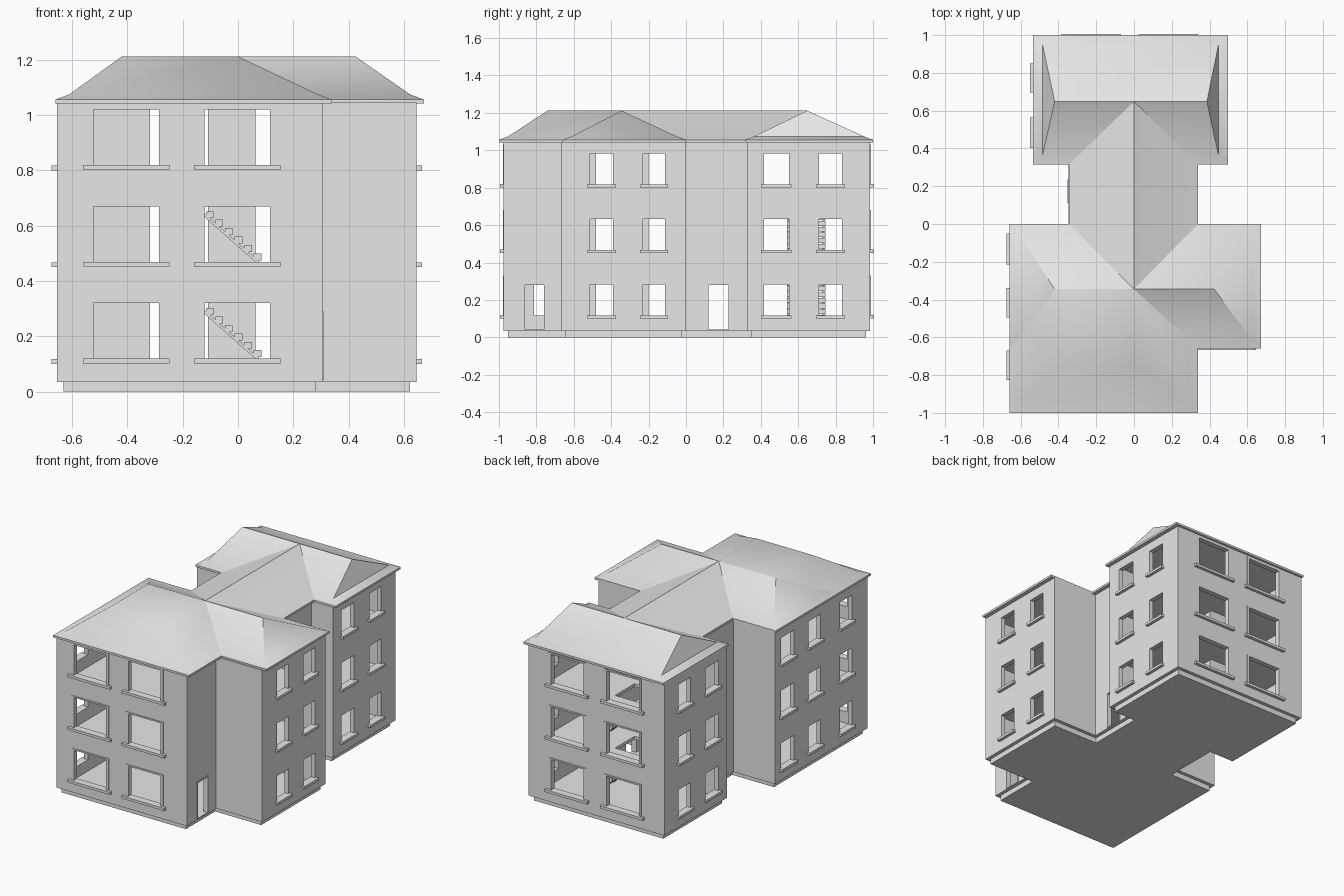
import bpy, bmesh, math
from mathutils import Vector, Matrix

if "Cube" in bpy.data.objects:
    bpy.data.objects.remove(bpy.data.objects["Cube"], do_unlink=True)

plaster = bpy.data.materials.new("light_grey_plaster")
plaster.use_nodes = True
plaster.diffuse_color = (0.8, 0.8, 0.8, 1)
for node in plaster.node_tree.nodes:
    if node.type == 'BSDF_PRINCIPLED':
        node.inputs["Base Color"].default_value = (0.8, 0.8, 0.8, 1)


def finish(name, bm):
    bmesh.ops.recalc_face_normals(bm, faces=bm.faces[:])
    mesh = bpy.data.meshes.new(name)
    bm.to_mesh(mesh)
    bm.free()
    mesh.materials.append(plaster)
    obj = bpy.data.objects.new(name, mesh)
    bpy.context.collection.objects.link(obj)
    return obj


def add_box(bm, lo, hi, rot=None):
    lo, hi = Vector(lo), Vector(hi)
    mat = Matrix.Translation((lo + hi) / 2)
    if rot:
        mat = mat @ rot
    mat = mat @ Matrix.Diagonal((*(hi - lo), 1))
    bmesh.ops.create_cube(bm, size=1, matrix=mat)


def add_prism(bm, outline, z0, z1):
    face = bm.faces.new([bm.verts.new((x, y, z0)) for x, y in outline])
    ext = bmesh.ops.extrude_face_region(bm, geom=[face])
    moved = [v for v in ext["geom"] if isinstance(v, bmesh.types.BMVert)]
    bmesh.ops.translate(bm, verts=moved, vec=(0, 0, z1 - z0))


def inset(outline, t):
    # move a counter-clockwise right-angled outline inwards
    pts = [Vector(p) for p in outline]
    out = []
    for i, p in enumerate(pts):
        a = (p - pts[i - 1]).normalized()
        b = (pts[(i + 1) % len(pts)] - p).normalized()
        out.append(p + t * (Vector((-a.y, a.x)) + Vector((-b.y, b.x))))
    return out


def cut(obj, cutter):
    mod = obj.modifiers.new("cut", 'BOOLEAN')
    mod.operation = 'DIFFERENCE'
    mod.solver = 'EXACT'
    mod.object = cutter
    bpy.context.view_layer.objects.active = obj
    bpy.ops.object.modifier_apply(modifier=mod.name)
    bpy.data.objects.remove(cutter, do_unlink=True)


# Wall footprint
LEFT, FRONT, BACK = -0.654, -0.975, 0.985
EXT, RIGHT = 0.306, 0.645
LINK_L, LINK_R = -0.348, 0.312
REAR_L, REAR_R, REAR_Y = -0.53, 0.47, 0.325
plan = [(LEFT, FRONT), (EXT, FRONT), (EXT, -0.667), (RIGHT, -0.667), (RIGHT, 0),
        (LINK_R, 0), (LINK_R, REAR_Y), (REAR_R, REAR_Y), (REAR_R, BACK),
        (REAR_L, BACK), (REAR_L, REAR_Y), (LINK_L, REAR_Y), (LINK_L, 0), (LEFT, 0)]
THICK = 0.03
STOREY = 0.35

bm = bmesh.new()
add_prism(bm, inset(plan, 0.023), 0, 0.036)
finish("plinth", bm)

bm = bmesh.new()
add_prism(bm, plan, 0.035, 1.045)
walls = finish("walls", bm)

# Hollow rooms, leaving floor slabs between storeys
bm = bmesh.new()
for z0, z1 in ((0.042, 0.365), (0.385, 0.715), (0.735, 1.1)):
    add_prism(bm, inset(plan, THICK), z0, z1)
cut(walls, finish("room_cutter", bm))

# Openings, sills and frames
openings, sills, frames = bmesh.new(), bmesh.new(), bmesh.new()


def wall_box(bm, wall, a0, a1, z0, z1, out, back):
    axis, pos, sign = wall
    d0, d1 = sorted((pos + sign * out, pos - sign * back))
    if axis == 'x':
        add_box(bm, (d0, a0, z0), (d1, a1, z1))
    else:
        add_box(bm, (a0, d0, z0), (a1, d1, z1))


def frame(wall, a0, a1, z0, z1, w):
    for b0, b1 in ((a0, a0 + w), (a1 - w, a1)):
        wall_box(frames, wall, b0, b1, z0, z1, 0.004, THICK)
    wall_box(frames, wall, a0, a1, z1 - 0.01, z1, 0.004, THICK)


def window(wall, a0, a1, z0, z1, wide, framed=False):
    wall_box(openings, wall, a0, a1, z0, z1, 0.02, THICK + 0.02)
    wall_box(sills, wall, a0 - wide, a1 + wide, z0 - 0.013, z0 + 0.004, 0.02, THICK)
    if framed:
        frame(wall, a0, a1, z0, z1, 0.018)


def door(wall, a0, a1):
    wall_box(openings, wall, a0, a1, 0.042, 0.29, 0.02, THICK + 0.02)
    frame(wall, a0, a1, 0.042, 0.29, 0.008)


front, back = ('y', FRONT, -1), ('y', BACK, 1)
main_l, main_r = ('x', LEFT, -1), ('x', RIGHT, 1)
rear_l, rear_r = ('x', REAR_L, -1), ('x', REAR_R, 1)
for level in range(3):
    z = STOREY * level
    for a0, a1 in ((-0.54, -0.267), (-0.14, 0.133)):
        window(front, a0, a1, z + 0.115, z + 0.33, 0.02, True)
    for a0, a1 in ((-0.363, -0.09), (0.045, 0.318)):
        window(back, a0, a1, z + 0.115, z + 0.33, 0.02, True)
    for a0, a1 in ((-0.513, -0.39), (-0.23, -0.112)):
        window(main_r, a0, a1, z + 0.113, z + 0.283, 0.015)
    for a0, a1 in ((-0.812, -0.685), (-0.48, -0.355), (-0.2, -0.065)):
        window(main_l, a0, a1, z + 0.113, z + 0.283, 0.015)
    for a0, a1 in ((0.417, 0.55), (0.71, 0.834)):
        window(rear_l, a0, a1, z + 0.113, z + 0.283, 0.015)
        window(rear_r, a0, a1, z + 0.113, z + 0.283, 0.015)
door(('x', EXT, 1), -0.87, -0.75)
door(('x', LINK_R, 1), 0.112, 0.235)
door(('x', LINK_L, -1), 0.112, 0.235)

# Stairwell holes in the two upper floors
STAIR_Y0, STAIR_Y1 = 0.54, 0.745
for level in (1, 2):
    z = STOREY * level
    add_box(openings, (-0.21, STAIR_Y0, z), (0, STAIR_Y1, z + 0.05))
cut(walls, finish("opening_cutter", openings))
finish("window_sills", sills)
finish("opening_frames", frames)

# Stair flights: block treads on two sloping stringers
bm = bmesh.new()
RUN, RISE, COUNT = 0.0345, 0.0305, 12
pitch = math.atan2(RISE, RUN)
length = math.hypot(RUN, RISE) * (COUNT - 1)
for level in range(2):
    base = STOREY * level + 0.045
    for i in range(COUNT):
        x, z = 0.174 - RUN * i, base + RISE * i
        add_box(bm, (x - 0.014, STAIR_Y0, z - 0.012), (x + 0.014, STAIR_Y1, z + 0.013))
    mid = Vector((0.174 - RUN * (COUNT - 1) / 2, 0, base + RISE * (COUNT - 1) / 2 - 0.018))
    for y in (STAIR_Y0 + 0.01, STAIR_Y1 - 0.01):
        centre = mid + Vector((0, y, 0))
        half = Vector((length / 2, 0.006, 0.005))
        add_box(bm, centre - half, centre + half, Matrix.Rotation(pitch, 4, 'Y'))
finish("staircase", bm)


# Roofs: thin eave, flared foot, then slopes up to a ridge or flat top
def hip_roof(name, eave, top):
    foot = [e + max(-0.05, min(0.05, t - e)) for e, t in zip(eave, top)]
    bm = bmesh.new()
    rings = []
    for (x0, x1, y0, y1), z in ((eave, 1.042), (eave, 1.056), (foot, 1.075), (top, 1.212)):
        rings.append([bm.verts.new((x, y, z)) for x, y in
                      ((x0, y0), (x1, y0), (x1, y1), (x0, y1))])
    for low, high in zip(rings, rings[1:]):
        for i in range(4):
            j = (i + 1) % 4
            bm.faces.new((low[i], low[j], high[j], high[i]))
    bm.faces.new(rings[0])
    bm.faces.new(rings[-1])
    bmesh.ops.remove_doubles(bm, verts=bm.verts[:], dist=0.0001)
    bmesh.ops.dissolve_degenerate(bm, edges=bm.edges[:], dist=0.0001)
    obj = finish(name, bm)
    bpy.ops.object.select_all(action='DESELECT')
    obj.select_set(True)
    bpy.context.view_layer.objects.active = obj
    bpy.ops.object.shade_smooth_by_angle(angle=math.radians(42))


RIDGE, REAR_RIDGE = -0.345, 0.648
hip_roof("main_roof", (-0.66, 0.672, -0.66, 0), (-0.42, 0.425, RIDGE, RIDGE))
hip_roof("front_wing_roof", (-0.66, 0.339, -1, RIDGE), (-0.42, 0, -0.74, RIDGE))
hip_roof("link_roof", (-0.344, 0.339, RIDGE, REAR_RIDGE), (0, 0, RIDGE, REAR_RIDGE))
hip_roof("rear_roof", (-0.534, 0.497, 0.315, 1), (-0.42, 0.386, REAR_RIDGE, REAR_RIDGE))
